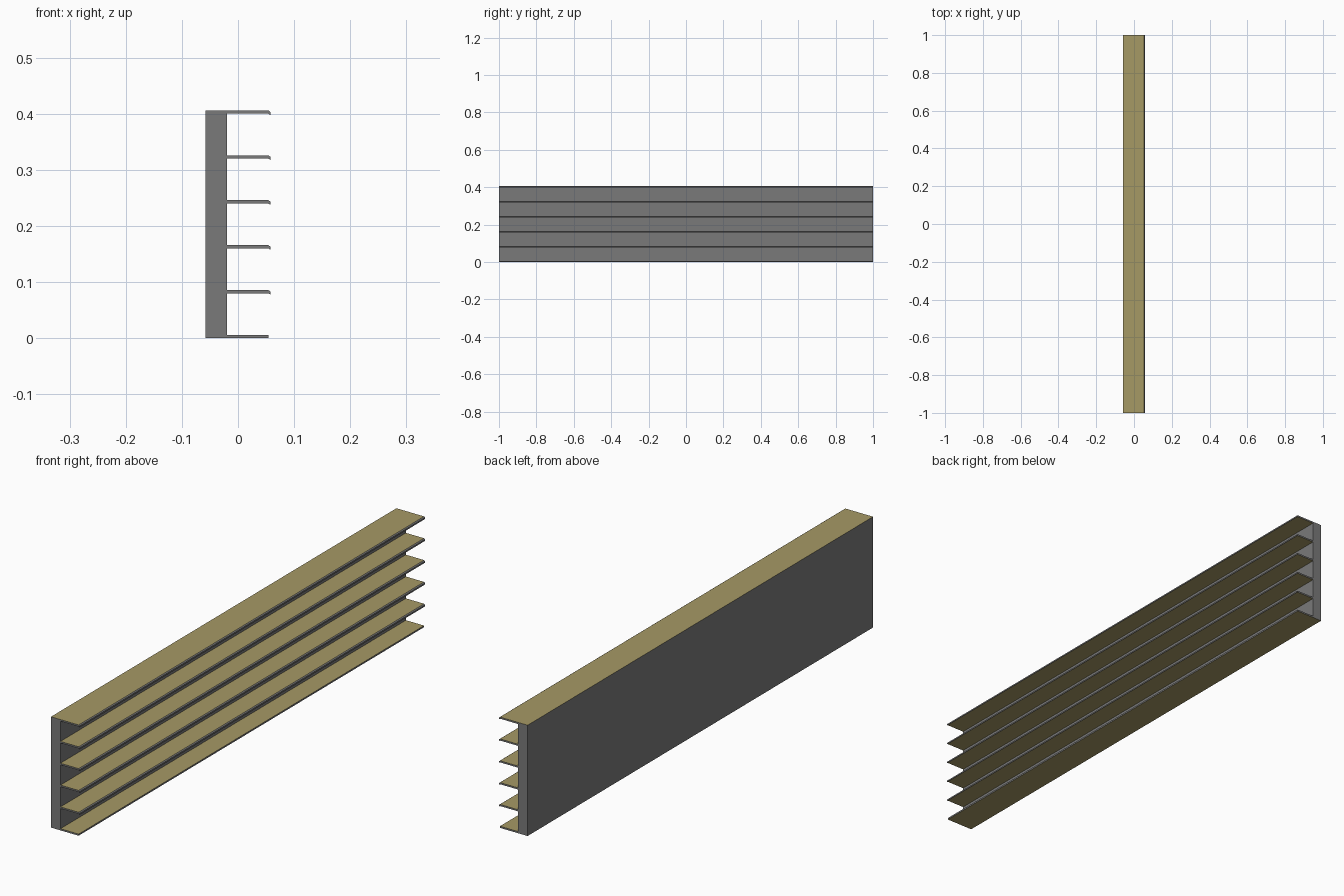
import bpy
import bmesh

cube = bpy.data.objects.get("Cube")
if cube:
    bpy.data.objects.remove(cube, do_unlink=True)


def make_material(name, colour):
    mat = bpy.data.materials.new(name)
    mat.use_nodes = True
    mat.diffuse_color = colour
    bsdf = next(n for n in mat.node_tree.nodes if n.type == 'BSDF_PRINCIPLED')
    bsdf.inputs["Base Color"].default_value = colour
    return mat


GREY = make_material("grey metal", (0.195, 0.195, 0.195, 1))
TAN = make_material("tan surface", (0.38, 0.32, 0.13, 1))

HALF_LENGTH = 1.0
BACK, CASE_FRONT, EDGE, TIP = -0.058, -0.0195, 0.054, 0.058
THICK, PITCH, SHELVES = 0.006, 0.08, 6
HEIGHT = THICK + PITCH * (SHELVES - 1)


def extrude_profile(name, points):
    """Extrude an x-z outline along y; horizontal faces are tan, the rest grey."""
    bm = bmesh.new()
    face = bm.faces.new([bm.verts.new((x, -HALF_LENGTH, z)) for x, z in points])
    result = bmesh.ops.extrude_face_region(bm, geom=[face])
    moved = [v for v in result["geom"] if isinstance(v, bmesh.types.BMVert)]
    bmesh.ops.translate(bm, verts=moved, vec=(0, 2 * HALF_LENGTH, 0))
    bmesh.ops.recalc_face_normals(bm, faces=bm.faces)
    for f in bm.faces:
        f.material_index = int(abs(f.normal.z) > 0.9)
    mesh = bpy.data.meshes.new(name)
    bm.to_mesh(mesh)
    bm.free()
    mesh.materials.append(GREY)
    mesh.materials.append(TAN)
    obj = bpy.data.objects.new(name, mesh)
    bpy.context.collection.objects.link(obj)
    return obj


# Upright slab behind the shelves
extrude_profile("back_panel", [(BACK, 0), (CASE_FRONT, 0),
                               (CASE_FRONT, HEIGHT), (BACK, HEIGHT)])

# Plain bottom shelf
extrude_profile("bottom_shelf", [(CASE_FRONT, 0), (EDGE, 0),
                                 (EDGE, THICK), (CASE_FRONT, THICK)])

# Upper shelves, each with a small drooping lip
for i in range(1, SHELVES):
    top = THICK + PITCH * i
    extrude_profile(f"shelf_{i}", [
        (CASE_FRONT, top), (EDGE, top), (TIP, top - 0.003),
        (TIP, top - 0.0085), (EDGE, top - THICK), (CASE_FRONT, top - THICK)])
